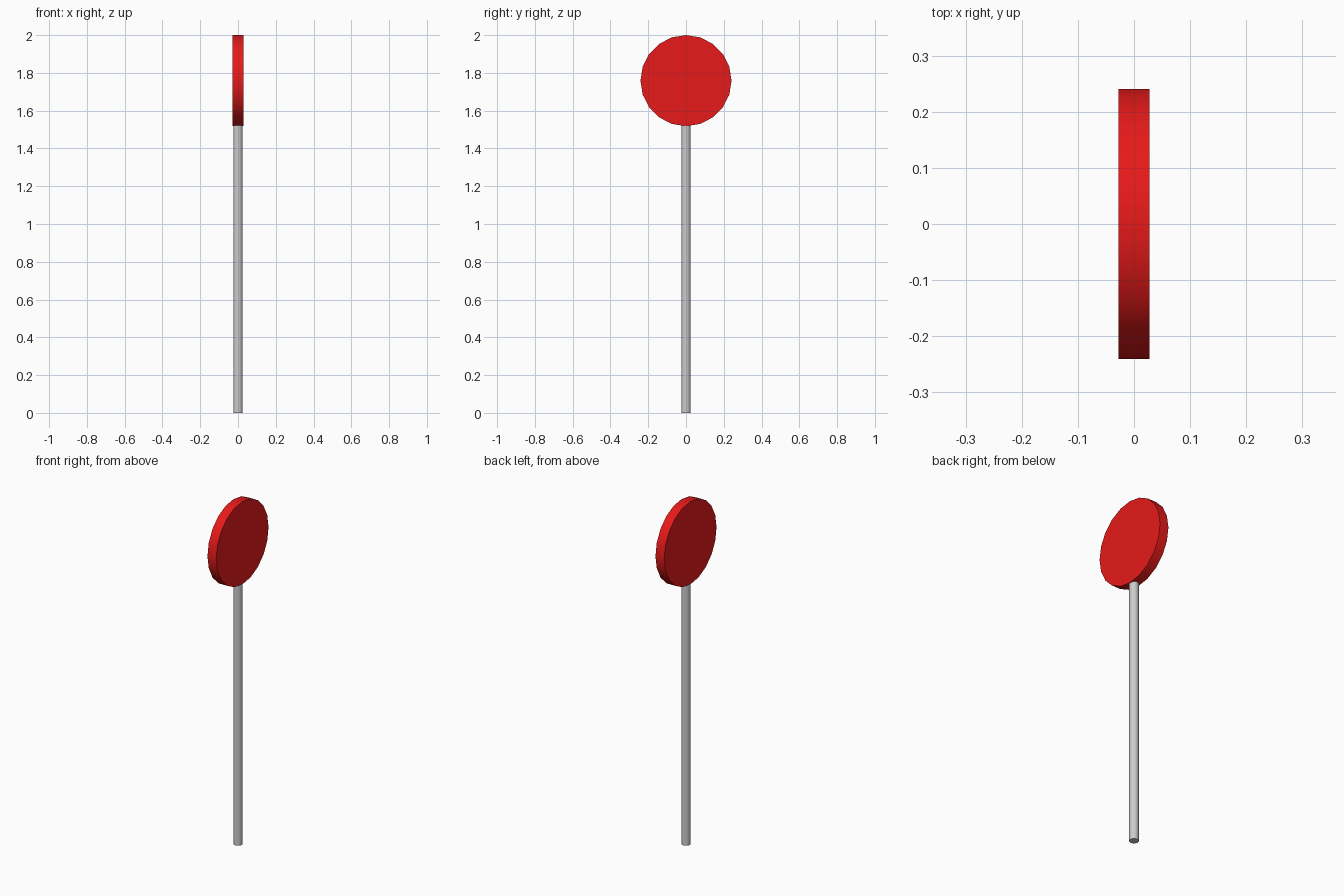
import bpy
import math

if "Cube" in bpy.data.objects:
    bpy.data.objects.remove(bpy.data.objects["Cube"])

DISC_R, DISC_T = 0.241, 0.056
POLE_R = 0.025
DISC_Z = 2.0 - DISC_R


def cylinder(name, radius, depth, z, sides, rotation=(0, 0, 0)):
    bpy.ops.mesh.primitive_cylinder_add(vertices=sides, radius=radius, depth=depth,
                                        location=(0, 0, z), rotation=rotation)
    obj = bpy.context.object
    obj.name = name
    bpy.ops.object.transform_apply(location=False, rotation=True, scale=False)
    bpy.ops.object.shade_smooth_by_angle(angle=math.radians(30))
    return obj


# Upright pole, seated slightly into the disc rim
pole_height = 2.0 - 2 * DISC_R + 0.006
cylinder("pole", POLE_R, pole_height, pole_height / 2, 20)

# Round sign disc, faces pointing along x
disc = cylinder("sign_disc", DISC_R, DISC_T, DISC_Z, 20, (0, math.radians(90), 0))
red = bpy.data.materials.new("red")
red.diffuse_color = (0.8, 0.01, 0.01, 1)
red.use_nodes = True
red.node_tree.nodes["Principled BSDF"].inputs["Base Color"].default_value = red.diffuse_color
disc.data.materials.append(red)
